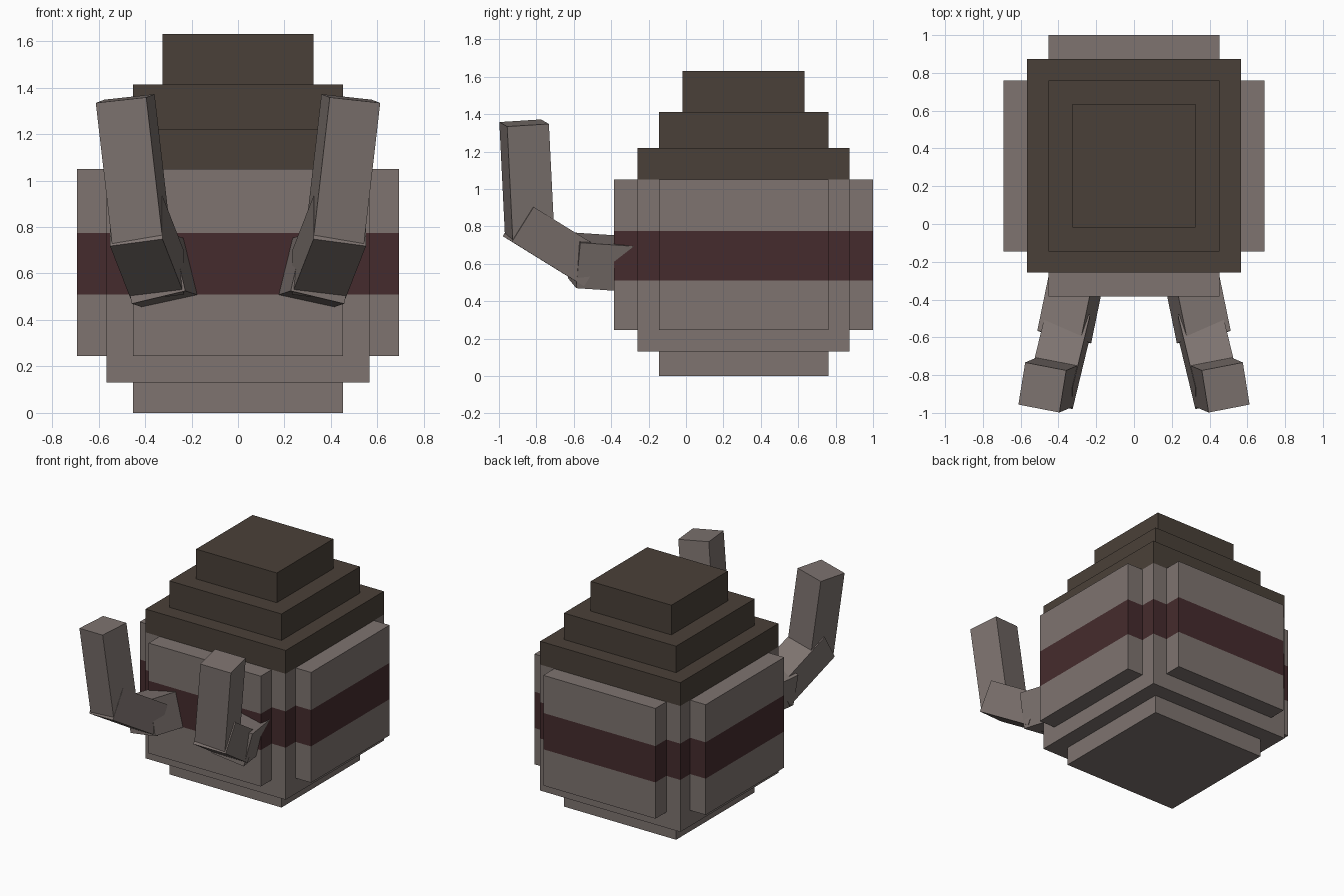
import bpy
import bmesh
from mathutils import Vector

cube = bpy.data.objects.get("Cube")
if cube:
    bpy.data.objects.remove(cube, do_unlink=True)


def make_material(name, rgb):
    mat = bpy.data.materials.new(name)
    mat.use_nodes = True
    color = (*rgb, 1)
    mat.diffuse_color = color
    mat.node_tree.nodes["Principled BSDF"].inputs["Base Color"].default_value = color
    return mat


GREY, RED, BROWN = range(3)
MATERIALS = [
    make_material("warm grey", (0.209, 0.174, 0.162)),
    make_material("dark red", (0.0595, 0.0242, 0.0262)),
    make_material("dark brown", (0.0685, 0.0513, 0.0395)),
]
BAND_LOW, BAND_HIGH, CAP_LOW = 0.51, 0.775, 1.05
CENTRE_Y = 0.308


def band(z):
    """Colour of the body at a height."""
    if z > CAP_LOW + 0.001:
        return BROWN
    return RED if BAND_LOW < z < BAND_HIGH else GREY


def finish(bm, name):
    bmesh.ops.recalc_face_normals(bm, faces=bm.faces)
    mesh = bpy.data.meshes.new(name)
    bm.to_mesh(mesh)
    bm.free()
    for mat in MATERIALS:
        mesh.materials.append(mat)
    obj = bpy.data.objects.new(name, mesh)
    bpy.context.collection.objects.link(obj)
    return obj


def body_block(name, half_x, half_y, low, high):
    """Upright block, cut at the band heights and coloured by height."""
    bm = bmesh.new()
    bmesh.ops.create_cube(bm, size=2)
    for v in bm.verts:
        v.co = (v.co.x * half_x, CENTRE_Y + v.co.y * half_y,
                high if v.co.z > 0 else low)
    for z in (BAND_LOW, BAND_HIGH, CAP_LOW):
        if low < z < high:
            bmesh.ops.bisect_plane(bm, geom=bm.verts[:] + bm.edges[:] + bm.faces[:],
                                   plane_co=(0, 0, z), plane_no=(0, 0, 1))
    for f in bm.faces:
        f.material_index = band(f.calc_center_median().z)
    finish(bm, name)


def tusk_block(name, corner, width, depth, length):
    """Tilted block spanned by three edges from one corner, on both sides."""
    corner, *edges = (Vector(v) for v in (corner, width, depth, length))
    for side, sign in (("left", 1), ("right", -1)):
        bm = bmesh.new()
        bmesh.ops.create_cube(bm, size=1)
        for v in bm.verts:
            p = corner.copy()
            for amount, edge in zip(v.co, edges):
                p += edge * (amount + 0.5)
            v.co = (p.x * sign, p.y, p.z)
        finish(bm, f"{side}_{name}")


# Stepped body, side panels and cap
body_block("body_base", 0.453, 0.453, 0, 0.13)
body_block("body_core", 0.566, 0.566, 0.13, 1.22)
body_block("side_panels", 0.692, 0.453, 0.245, CAP_LOW)
body_block("front_back_panels", 0.453, 0.692, 0.245, CAP_LOW)
body_block("cap_middle", 0.453, 0.453, 1.22, 1.413)
body_block("cap_top", 0.326, 0.326, 1.413, 1.63)

# Tusks: root in the body, slanted middle, upright tip
tusk_block("tusk_root", (0.227, -0.632, 0.525), (0.23, 0.045, -0.055),
           (0.055, 0.022, 0.243), (-0.07, 0.34, -0.023))
tusk_block("tusk_middle", (0.325, -0.98, 0.748), (0.226, 0.05, -0.03),
           (0, 0.116, 0.186), (-0.093, 0.385, -0.238))
tusk_block("tusk_tip", (0.325, -0.968, 0.75), (0.217, 0.042, -0.024),
           (-0.036, 0.223, 0.014), (0.07, -0.03, 0.608))
